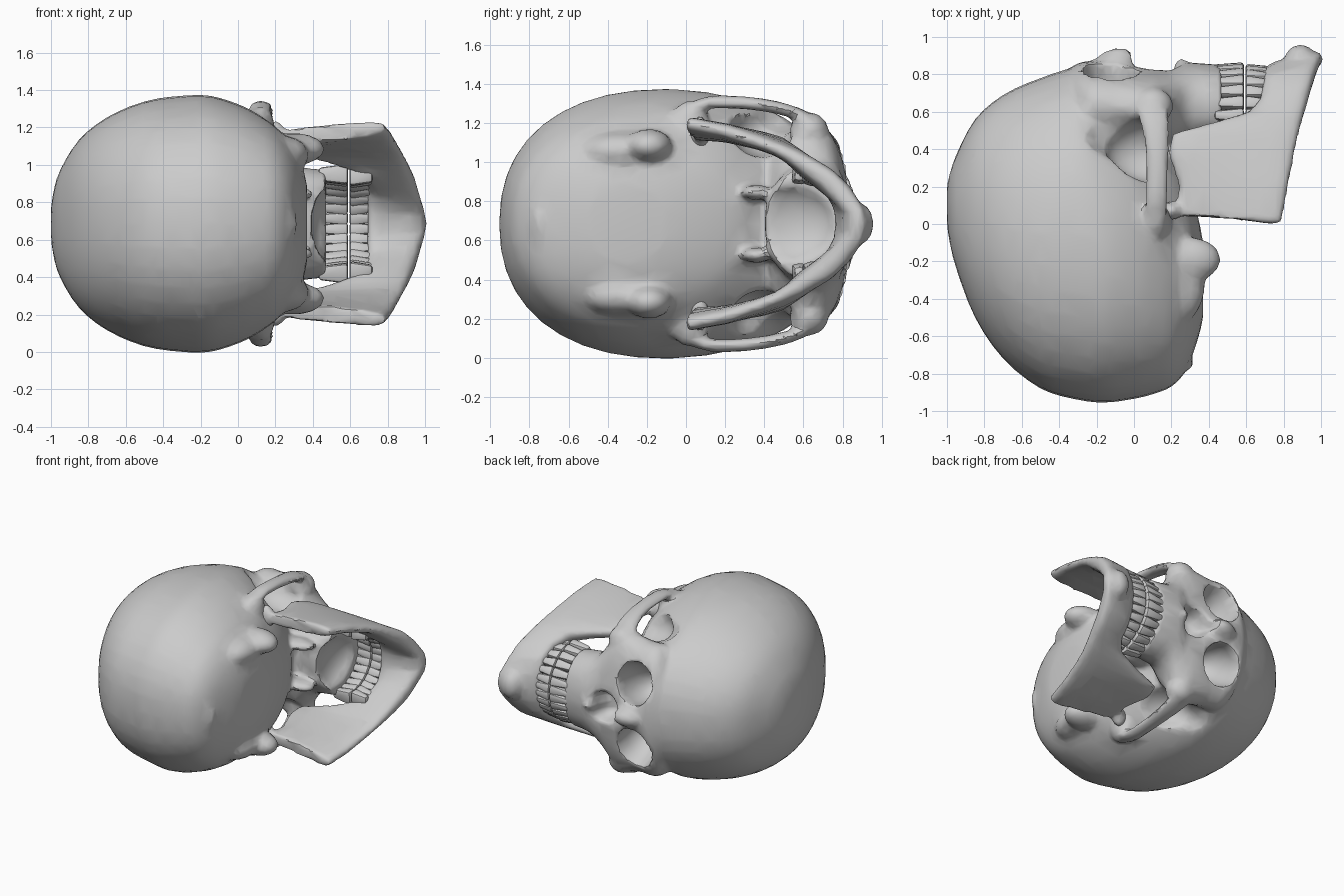
import bpy, bmesh
from math import sin, cos, pi, radians
from mathutils import Vector, Matrix

if "Cube" in bpy.data.objects:
    bpy.data.objects.remove(bpy.data.objects["Cube"])

MID = 0.685  # symmetry plane height: the skull lies on its side


def make(name, bm):
    bmesh.ops.recalc_face_normals(bm, faces=bm.faces)
    me = bpy.data.meshes.new(name)
    bm.to_mesh(me)
    bm.free()
    ob = bpy.data.objects.new(name, me)
    bpy.context.collection.objects.link(ob)
    return ob


def loft(bm, rings):
    vs = [[bm.verts.new((p[0], p[1], p[2] + MID)) for p in r] for r in rings]
    n = len(vs[0])
    for a, b in zip(vs, vs[1:]):
        for i in range(n):
            j = (i + 1) % n
            bm.faces.new((a[i], a[j], b[j], b[i]))
    bm.faces.new(vs[0])
    bm.faces.new(vs[-1])


def sup(v, e):
    return abs(v) ** e * (1 if v >= 0 else -1)


def rounded(rows, steps=3):
    # smooth in-between rows, passing through the given ones
    rows = [Vector(r) for r in rows]
    out = []
    for i in range(len(rows) - 1):
        a, b, c, d = (rows[max(i - 1, 0)], rows[i], rows[i + 1],
                      rows[min(i + 2, len(rows) - 1)])
        for k in range(steps):
            t = k / steps
            out.append(b + (c - a) * (t / 2) + (a * 2 - b * 5 + c * 4 - d) * (t * t / 2)
                       + (b * 3 - a - c * 3 + d) * (t ** 3 / 2))
    return out + [rows[-1]]


def x_loft(bm, sections, e, egg=0.0, n=40):
    rings = []
    for x, yb, yf, hw in rounded(sections):
        c, r = (yb + yf) / 2, (yf - yb) / 2
        ring = []
        for i in range(n):
            a = 2 * pi * i / n
            ring.append((x, c + r * sup(cos(a), e),
                         hw * sup(sin(a), e) * (1 - egg * max(0, cos(a)))))
        rings.append(ring)
    loft(bm, rings)


def blob(bm, c, r, both=True, tilt=(0, 0, 0)):
    for s in ((1, -1) if both and c[2] else (1,)):
        m = Matrix.Translation((c[0], c[1], MID + s * c[2]))
        m = m @ Matrix.Diagonal((1, 1, s, 1))
        for axis, a in zip('XYZ', tilt):
            m = m @ Matrix.Rotation(radians(a), 4, axis)
        bmesh.ops.create_uvsphere(bm, u_segments=20, v_segments=12, radius=1,
                                  matrix=m @ Matrix.Diagonal((*r, 1)))


def bake(ob):
    dg = bpy.context.evaluated_depsgraph_get()
    me = bpy.data.meshes.new_from_object(ob.evaluated_get(dg))
    ob.modifiers.clear()
    ob.data = me


def remesh(ob, size):
    m = ob.modifiers.new('blend', 'REMESH')
    m.mode = 'VOXEL'
    m.voxel_size = size
    bake(ob)


def finish(ob, iterations, ratio):
    m = ob.modifiers.new('soften', 'SMOOTH')
    m.iterations = iterations
    m = ob.modifiers.new('facet', 'DECIMATE')
    m.ratio = ratio
    bake(ob)
    shade(ob)


def shade(ob, angle=35):
    bpy.ops.object.select_all(action='DESELECT')
    ob.select_set(True)
    bpy.context.view_layer.objects.active = ob
    bpy.ops.object.shade_smooth_by_angle(angle=radians(angle))


# cranium: braincase
bm = bmesh.new()
x_loft(bm, [(-1, .0, .2, .08), (-.985, -.1, .27, .18), (-.95, -.24, .37, .29),
            (-.85, -.5, .56, .45), (-.7, -.72, .69, .57), (-.5, -.88, .78, .655),
            (-.3, -.94, .83, .685), (-.15, -.955, .72, .685), (0, -.935, .62, .64),
            (.1, -.91, .52, .59), (.2, -.87, .38, .52), (.28, -.78, .25, .43),
            (.34, -.62, .05, .32), (.37, -.5, -.1, .2)], .88, .07)
# face block from brow to upper jaw
x_loft(bm, [(-.38, .3, .8, .3), (-.3, .35, .86, .45), (-.22, .4, .87, .51),
            (-.1, .4, .86, .51), (.03, .4, .84, .54), (.12, .4, .83, .54),
            (.2, .42, .83, .43), (.27, .42, .86, .33), (.35, .4, .86, .3),
            (.47, .42, .85, .29)], .95)
# nasal bridge, nasal spine
blob(bm, (-.11, .85, 0), (.13, .085, .07), tilt=(0, 0, 22))
blob(bm, (.25, .84, 0), (.04, .05, .03))
# mastoids, skull-base ridges, pterygoid plates, rear bump, jaw sockets
blob(bm, (.3, -.19, .4), (.165, .12, .085))
blob(bm, (.24, -.33, .37), (.14, .2, .1))
blob(bm, (.27, .36, .16), (.14, .08, .04))
blob(bm, (.27, -.75, 0), (.05, .03, .09))
blob(bm, (.12, .02, .5), (.08, .1, .13))
cranium = make('cranium', bm)
remesh(cranium, .018)

# hollows: eye sockets, nose opening, temples, palate
bm = bmesh.new()
blob(bm, (-.125, .82, .255), (.15, .33, .16), tilt=(22, 0, 0))
holes = [make('socket_cutter', bm)]
bm = bmesh.new()
blob(bm, (.12, .88, .045), (.115, .2, .075), tilt=(0, -12, 0))
blob(bm, (.09, .88, 0), (.13, .2, .04))
holes.append(make('nose_cutter', bm))
bm = bmesh.new()
blob(bm, (.1, .39, .49), (.25, .17, .15))
blob(bm, (-.08, .48, .58), (.18, .13, .12))
holes.append(make('temple_cutter', bm))
bm = bmesh.new()
blob(bm, (.5, .53, 0), (.12, .24, .2))
holes.append(make('palate_cutter', bm))
for h in holes:
    remesh(h, .02)
    m = cranium.modifiers.new('cut', 'BOOLEAN')
    m.operation = 'DIFFERENCE'
    m.object = h
    bake(cranium)
    bpy.data.objects.remove(h)

# cheekbones and arches, blended in afterwards
bm = bmesh.new()
bm.from_mesh(cranium.data)
bpy.data.objects.remove(cranium)
blob(bm, (.1, .63, .47), (.11, .1, .1), tilt=(40, 0, 0))
arch = [(.09, .68, .49, .075), (.10, .6, .55, .085), (.12, .46, .595, .07),
        (.125, .28, .62, .06), (.12, .12, .62, .06), (.11, 0, .58, .065),
        (.08, -.12, .53, .05)]
for s in (1, -1):
    loft(bm, [[(x + r * cos(k * pi / 5), y, s * (w + .034 * sin(k * pi / 5)))
               for k in range(10)] for x, y, w, r in rounded(arch)])
    # outer eye rim
    loft(bm, [[(x, y + .04 * cos(k * pi / 4), s * (w + .035 * sin(k * pi / 4)))
               for k in range(8)]
              for x, y, w in ((-.29, .72, .40), (-.18, .645, .47),
                              (-.05, .62, .49), (.08, .63, .51))])
cranium = make('cranium', bm)
remesh(cranium, .017)
finish(cranium, 4, .08)

# lower jaw: top edge, bottom edge, thickness, from the rear edge to the chin
half = [(.5, .035, .47, .73, .0, .505, .05), (.21, .045, .46, .79, .005, .515, .09),
        (.24, .2, .455, .825, .2, .475, .09), (.18, .38, .435, .86, .38, .415, .09),
        (.2, .48, .41, .88, .47, .38, .09), (.42, .53, .365, .9, .55, .34, .1),
        (.6, .575, .31, .925, .64, .285, .11), (.67, .65, .26, .95, .73, .225, .12),
        (.69, .75, .19, .975, .81, .14, .12), (.69, .79, .09, 1.0, .875, .06, .11)]
mirror = [(a, b, -c, d, e, -f, t) for a, b, c, d, e, f, t in reversed(half)]
path = half + [(.69, .80, 0, 1.01, .885, 0, .11)] + mirror
rings = []
for i, (xt, yt, wt, xb, yb, wb, th) in enumerate(path):
    p, q = path[max(i - 1, 0)], path[min(i + 1, len(path) - 1)]
    d = Vector((q[1] + q[4] - p[1] - p[4], q[2] + q[5] - p[2] - p[5])).normalized()
    top, bot = Vector((xt, yt, wt)), Vector((xb, yb, wb))
    side = Vector((0, -d.y, d.x)) * th / 2
    rings.append([(top + bot) / 2 + (bot - top) / 2 * sup(cos(k * pi / 8), .6)
                  + side * sup(sin(k * pi / 8), .6) for k in range(16)])
bm = bmesh.new()
loft(bm, rings)
# chin boss and jaw hinges
blob(bm, (.89, .875, 0), (.085, .085, .11))
blob(bm, (.2, .07, .46), (.06, .05, .09))
jaw = make('lower_jaw', bm)
remesh(jaw, .016)
finish(jaw, 6, .12)


# teeth along each jaw arch
def teeth(name, x0, x1, fit, root):
    bm = bmesh.new()
    count = 14
    for i in range(count):
        t = radians(-84 + 168 * i / (count - 1))
        back = abs(i - 6.5) / 6.5
        depth = .055 + .055 * back
        m = (Matrix.Translation(((x0 + x1) / 2, .55 + .285 * fit * cos(t),
                                 MID + .265 * fit * sin(t)))
             @ Matrix.Rotation(t, 4, 'X')
             @ Matrix.Diagonal((x1 - x0, depth, .074, 1)))
        g = bmesh.ops.create_cube(bm, size=1, matrix=m)
        for v in g['verts']:
            if abs(v.co.x - root) < .02:
                c = m.translation
                v.co.y += (c.y - v.co.y) * .35
                v.co.z += (c.z - v.co.z) * .35
    bmesh.ops.bevel(bm, geom=bm.edges[:], offset=.018, segments=2,
                    affect='EDGES', profile=.5)
    shade(make(name, bm))


teeth('upper_teeth', .43, .588, 1.0, .43)
teeth('lower_teeth', .596, .72, .97, .72)
